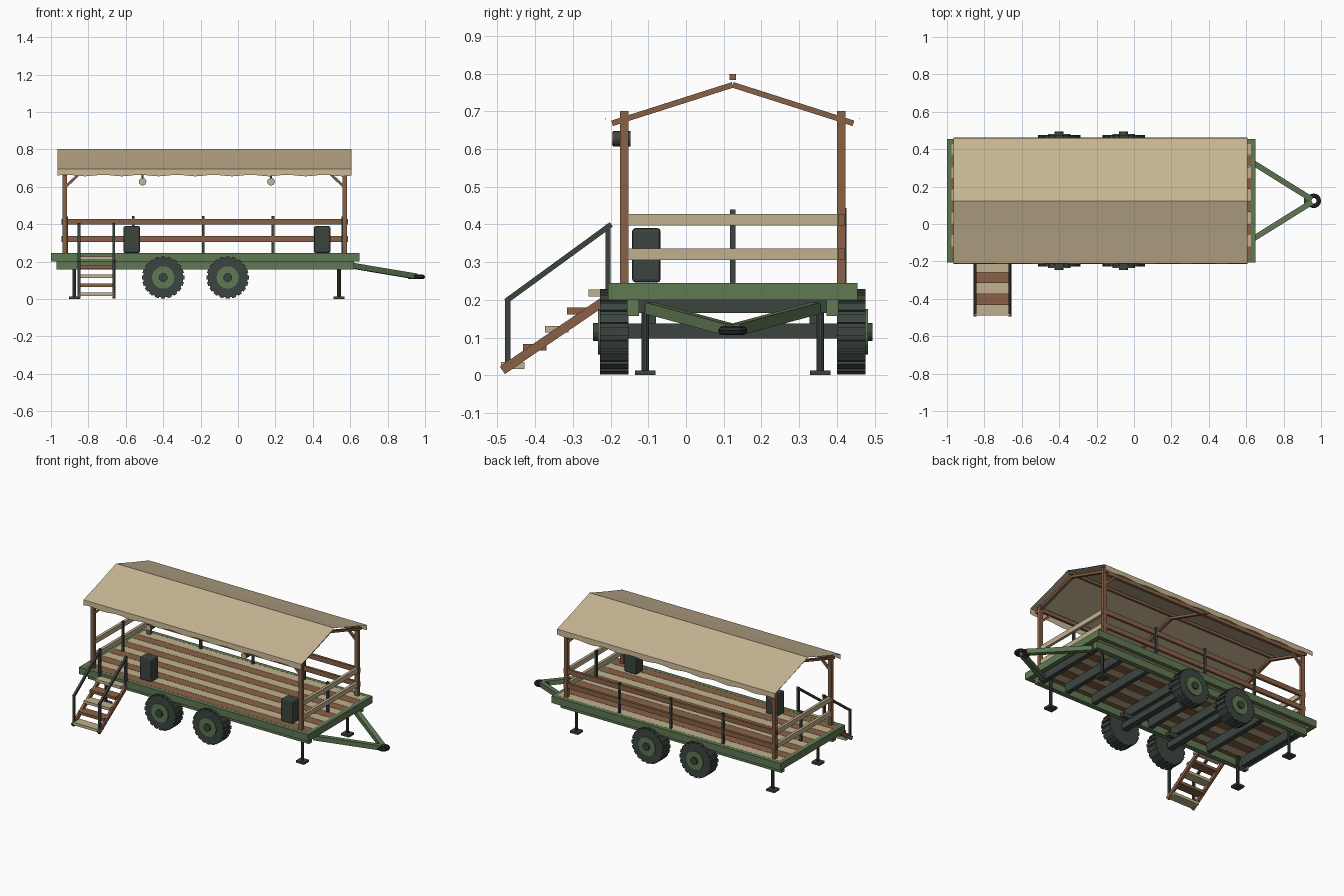
import bpy, bmesh, math
from mathutils import Vector, Matrix

if "Cube" in bpy.data.objects:
    bpy.data.objects.remove(bpy.data.objects["Cube"])


def srgb(r, g, b):
    f = lambda c: c / 12.92 if c <= 0.04045 else ((c + 0.055) / 1.055) ** 2.4
    return tuple(f(c / 255) for c in (r, g, b)) + (1,)


def material(name, rgb):
    m = bpy.data.materials.new(name)
    m.diffuse_color = srgb(*rgb)
    m.use_nodes = True
    m.node_tree.nodes["Principled BSDF"].inputs["Base Color"].default_value = m.diffuse_color
    return m


BROWN = material("brown_wood", (136, 97, 70))
TAN = material("pale_wood", (192, 176, 142))
CANVAS = material("canvas", (200, 182, 148))
GREEN = material("green_paint", (96, 120, 84))
DARK = material("dark_metal", (60, 69, 63))
BLACK = material("black_metal", (40, 44, 42))
CY = 0.124           # centre line of the trailer
X0, X1 = -0.927, 0.572  # end post positions


def finish(name, bm, mat):
    me = bpy.data.meshes.new(name)
    bm.to_mesh(me)
    bm.free()
    me.materials.append(mat)
    ob = bpy.data.objects.new(name, me)
    bpy.context.collection.objects.link(ob)
    return ob


def box(name, mat, x0, x1, y0, y1, z0, z1, bevel=0):
    bm = bmesh.new()
    m = Matrix.Translation(((x0 + x1) / 2, (y0 + y1) / 2, (z0 + z1) / 2)) @ Matrix.Diagonal((x1 - x0, y1 - y0, z1 - z0, 1))
    bmesh.ops.create_cube(bm, size=1, matrix=m)
    if bevel:
        bmesh.ops.bevel(bm, geom=bm.edges[:], offset=bevel, segments=2, affect='EDGES', profile=0.5)
    return finish(name, bm, mat)


def bar(name, mat, p, q, w, h):
    """Box beam from p to q: w sideways, h upwards."""
    p, q = Vector(p), Vector(q)
    d = (q - p).normalized()
    side = d.cross(Vector((0, 0, 1))).normalized()
    up = side.cross(d)
    rot = Matrix((d, side, up)).transposed().to_4x4()
    bm = bmesh.new()
    bmesh.ops.create_cube(bm, size=1, matrix=Matrix.Translation((p + q) / 2) @ rot
                          @ Matrix.Diagonal(((q - p).length, w, h, 1)))
    return finish(name, bm, mat)


def cyl(name, mat, p, q, r, n=16, r2=None):
    p, q = Vector(p), Vector(q)
    bm = bmesh.new()
    rot = (q - p).to_track_quat('Z', 'Y').to_matrix().to_4x4()
    bmesh.ops.create_cone(bm, cap_ends=True, segments=n, radius1=r, radius2=r if r2 is None else r2,
                          depth=(q - p).length, matrix=Matrix.Translation((p + q) / 2) @ rot)
    return finish(name, bm, mat)


# deck planks in alternating wood
N = 10
for i in range(N):
    y = CY - 0.305 + i * 0.061
    box(f"deck_plank_{i}", TAN if i % 2 else BROWN, -0.975, 0.625, y + 0.001, y + 0.06, 0.222, 0.245)

# green deck frame, chassis rails, dark cross members
for s in (-1, 1):
    y = CY + s * 0.318
    box("deck_side_rail", GREEN, -1.0, 0.65, y - 0.013, y + 0.013, 0.2, 0.245)
    y = CY + s * 0.264
    box("chassis_rail", GREEN, -0.97, 0.62, y - 0.016, y + 0.016, 0.157, 0.203)
for x in (-1.0, 0.62):
    box("deck_end_rail", GREEN, x, x + 0.03, CY - 0.33, CY + 0.33, 0.2, 0.245)
for x in (-0.93, -0.67, -0.4, -0.23, -0.055, 0.2, 0.4, 0.59):
    box("cross_member", DARK, x - 0.015, x + 0.015, CY - 0.255, CY + 0.255, 0.165, 0.222)

# axles, springs and wheels
for x in (-0.4, -0.055):
    z = 0.115
    box("axle", DARK, x - 0.02, x + 0.02, CY - 0.33, CY + 0.33, 0.097, 0.137)
    for s in (-1, 1):
        ys = CY + s * 0.215
        box("spring", DARK, x - 0.07, x + 0.07, ys - 0.012, ys + 0.012, 0.137, 0.165)
        yi, yo = CY + s * 0.276, CY + s * 0.352
        cyl("tyre", DARK, (x, yi, z), (x, yo, z), 0.107, 24)
        bm = bmesh.new()
        for k in range(20):
            m = (Matrix.Translation((x, (yi + yo) / 2, z)) @ Matrix.Rotation(k * math.tau / 20, 4, 'Y')
                 @ Matrix.Translation((0, 0, 0.105)) @ Matrix.Diagonal((0.022, 0.076, 0.016, 1)))
            bmesh.ops.create_cube(bm, size=1, matrix=m)
        finish("tyre_tread", bm, DARK)
        cyl("wheel_rim", GREEN, (x, yo - s * 0.02, z), (x, yo + s * 0.006, z), 0.06, 20)
        cyl("wheel_hub", DARK, (x, yo, z), (x, yo + s * 0.018, z), 0.024, 12)

# corner jacks
for x in (-0.875, 0.54):
    for s in (-1, 1):
        y = CY + s * 0.232
        cyl("jack_leg", DARK, (x, y, 0.01), (x, y, 0.21), 0.01, 10)
        box("jack_foot", DARK, x - 0.029, x + 0.029, y - 0.027, y + 0.027, 0, 0.013)

# drawbar and towing eye
for s in (-1, 1):
    bar("drawbar", GREEN, (0.61, CY + s * 0.22, 0.178), (0.95, CY + s * 0.008, 0.121), 0.03, 0.03)
box("coupler", DARK, 0.91, 0.95, CY - 0.022, CY + 0.022, 0.107, 0.133)
bpy.ops.mesh.primitive_torus_add(location=(0.961, CY, 0.118), major_radius=0.027, minor_radius=0.012,
                                 major_segments=16, minor_segments=8)
eye = bpy.context.object
eye.name = "towing_eye"
eye.data.materials.append(BLACK)

# roof posts, eave beams, knee braces
for s in (-1, 1):
    y = CY + s * 0.288
    for x, d in ((X0, 1), (X1, -1)):
        box("roof_post", BROWN, x - 0.012, x + 0.012, y - 0.011, y + 0.011, 0.24, 0.7)
        bar("knee_brace", BROWN, (x, y, 0.595), (x + d * 0.085, y, 0.675), 0.014, 0.014)
    box("eave_beam", BROWN, X0, X1, y - 0.009, y + 0.009, 0.664, 0.688)

# rafters and ridge beam
for x in (X0, (X0 + X1) / 2, X1):
    for s in (-1, 1):
        bar("rafter", BROWN, (x, CY, 0.77), (x, CY + s * 0.32, 0.668), 0.018, 0.015)
box("ridge_beam", BROWN, -0.95, 0.595, CY - 0.008, CY + 0.008, 0.783, 0.799)

# canvas canopy with a wavy valance
bm = bmesh.new()
profile = [(-0.338, 0.66), (-0.336, 0.694), (-0.165, 0.747), (0, 0.802),
           (0.165, 0.747), (0.336, 0.694), (0.338, 0.66)]
COLS = 64
grid = []
for i in range(COLS + 1):
    x = -0.965 + 1.572 * i / COLS
    wave = 0.004 * math.sin(i * math.tau / 8)
    grid.append([bm.verts.new((x, CY + y, z + (wave if z < 0.67 else 0))) for y, z in profile])
for a, b in zip(grid, grid[1:]):
    for j in range(len(profile) - 1):
        bm.faces.new((a[j], b[j], b[j + 1], a[j + 1]))
finish("canopy", bm, CANVAS)

# back and end railings
for z0, z1 in ((0.305, 0.336), (0.397, 0.428)):
    box("back_rail", BROWN, -0.945, 0.588, 0.404, 0.42, z0, z1)
    for x in (X0, X1):
        box("end_rail", TAN, x - 0.009, x + 0.009, CY - 0.28, CY + 0.28, z0, z1)
for x in (-0.56, -0.185, 0.187):
    box("back_stanchion", DARK, x - 0.007, x + 0.007, 0.411, 0.425, 0.24, 0.443)
for x in (X0 + 0.012, X1 - 0.012):
    box("end_stanchion", DARK, x - 0.007, x + 0.007, CY - 0.007, CY + 0.007, 0.24, 0.44)

# loudspeakers
for x in (-0.568, 0.45):
    box("speaker", DARK, x - 0.044, x + 0.044, -0.143, -0.067, 0.246, 0.39, 0.009)

# spotlights hanging from the front eave
for x in (-0.51, 0.177):
    cyl("spotlight_body", DARK, (x, -0.147, 0.627), (x, -0.193, 0.627), 0.02, 16)
    cyl("spotlight_lens", CANVAS, (x, -0.192, 0.627), (x, -0.196, 0.627), 0.018, 16)
    box("spotlight_hanger", DARK, x - 0.005, x + 0.005, -0.175, -0.16, 0.64, 0.67)

# entry steps with handrails
for i in range(5):
    y, z = -0.49 + i * 0.058, 0.017 + i * 0.048
    box(f"step_{i}", BROWN if i % 2 else TAN, -0.85, -0.664, y, y + 0.062, z, z + 0.018)
for x in (-0.85, -0.664):
    bar("step_stringer", BROWN, (x, -0.487, 0.013), (x, -0.205, 0.205), 0.016, 0.024)
    box("handrail_post_low", DARK, x - 0.007, x + 0.007, -0.48, -0.466, 0.03, 0.2)
    box("handrail_post_high", DARK, x - 0.007, x + 0.007, -0.214, -0.2, 0.2, 0.4)
    bar("handrail", DARK, (x, -0.478, 0.196), (x, -0.198, 0.4), 0.014, 0.014)
